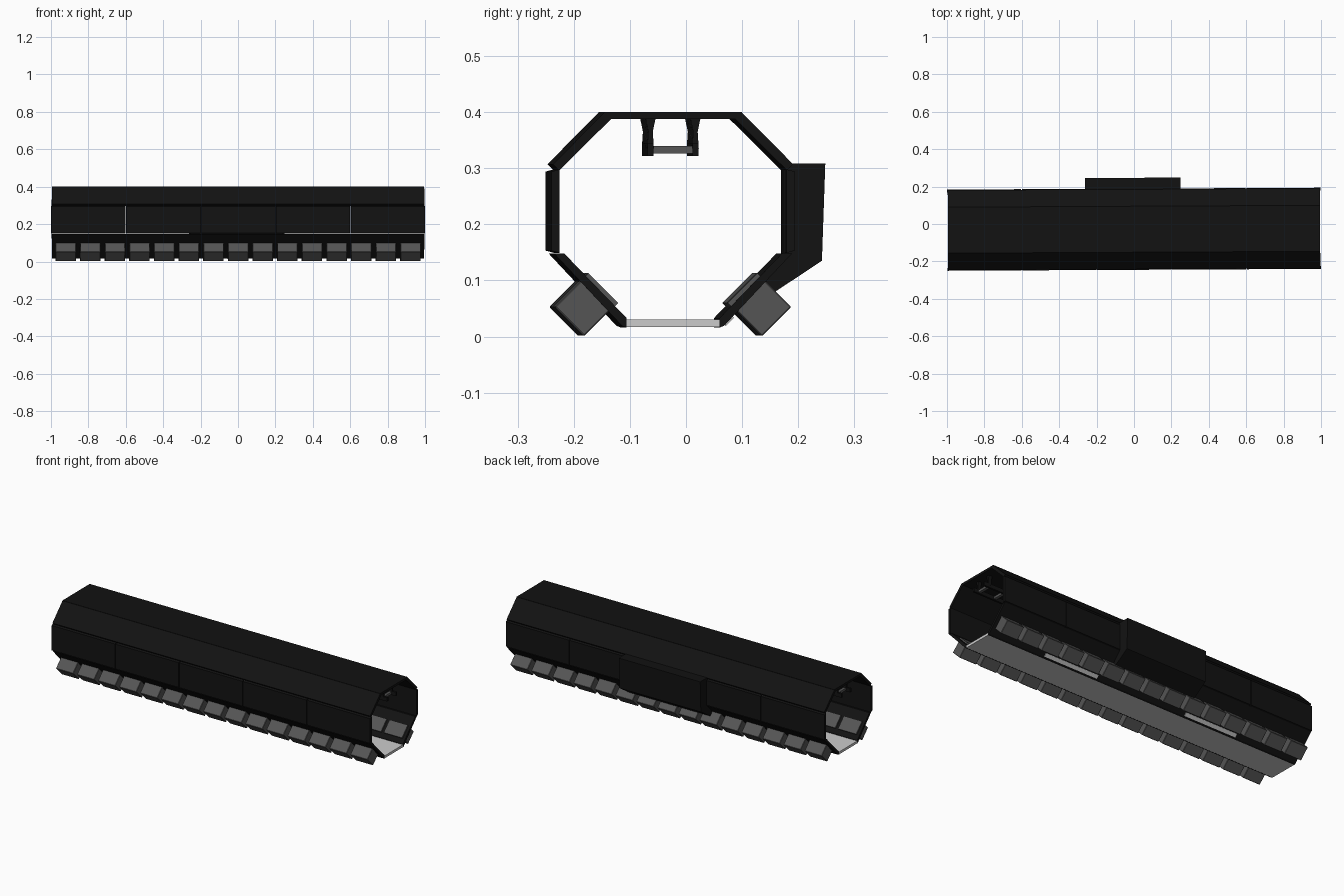
import bpy, bmesh, math
from mathutils import Matrix

if "Cube" in bpy.data.objects:
    bpy.data.objects.remove(bpy.data.objects["Cube"])

C = -0.028                               # centre line of the tube in y
TURN = Matrix.Rotation(0.005, 4, 'Z')    # the whole tube is turned very slightly


def material(name, v):
    m = bpy.data.materials.new(name)
    m.diffuse_color = (v, v, v, 1)
    m.use_nodes = True
    m.node_tree.nodes["Principled BSDF"].inputs["Base Color"].default_value = m.diffuse_color
    return m


BLACK = material("black_shell", 0.006)
DARK = material("dark_grey", 0.09)
LIGHT = material("light_grey", 0.6)


def extrude(bm, profile, x0, x1):
    """Extrude a closed (y, z) profile along x."""
    a = [bm.verts.new((x0, y, z)) for y, z in profile]
    b = [bm.verts.new((x1, y, z)) for y, z in profile]
    n = len(a)
    bm.faces.new(a)
    bm.faces.new(b[::-1])
    for i in range(n):
        bm.faces.new((a[i], b[i], b[(i + 1) % n], a[(i + 1) % n]))


def build(name, pieces, mat, bevel=0):
    """One object from a list of (profile, x0, x1)."""
    bm = bmesh.new()
    for p, x0, x1 in pieces:
        extrude(bm, p, x0, x1)
    bmesh.ops.recalc_face_normals(bm, faces=bm.faces)
    bm.transform(TURN)
    me = bpy.data.meshes.new(name)
    bm.to_mesh(me)
    bm.free()
    me.materials.append(mat)
    ob = bpy.data.objects.new(name, me)
    bpy.context.collection.objects.link(ob)
    if bevel:
        mod = ob.modifiers.new("Bevel", 'BEVEL')
        mod.width = bevel
        mod.segments = 1
    return ob


def rect(y, z, w, h, ang=0):
    c, s = math.cos(ang), math.sin(ang)
    return [(y + u * c - v * s, z + u * s + v * c) for u, v in
            ((-w / 2, -h / 2), (w / 2, -h / 2), (w / 2, h / 2), (-w / 2, h / 2))]


def side(profile, s):
    """Profile given as offset from the centre line, on side s."""
    return [(C + s * y, z) for y, z in profile]


# Roof, sloped panels and floor
build("roof_panel", [(rect(C, 0.394, 0.246, 0.013), -0.995, 0.995)], BLACK)
build("floor_panel", [(rect(C, 0.0235, 0.166, 0.014), -0.995, 0.995)], LIGHT)
upper = [(0.122, 0.4), (0.214, 0.307), (0.203, 0.296), (0.105, 0.393)]
lower = [(0.212, 0.148), (0.194, 0.148), (0.083, 0.033), (0.083, 0.016), (0.091, 0.019)]
wall = [(0.202, 0.149), (0.217, 0.153), (0.217, 0.294), (0.202, 0.298)]
for s, tag in ((-1, "front"), (1, "back")):
    build(tag + "_upper_slope", [(side(upper, s), -0.995, 0.995)], BLACK)
    build(tag + "_lower_slope", [(side(lower, s), -0.995, 0.995)], BLACK)
    # Five wall panels; the back middle one opens into the bay
    build(tag + "_wall_panels",
          [(side(wall, s), -0.998 + 0.4 * i, -0.602 + 0.4 * i)
           for i in range(5) if not (s == 1 and i == 2)], BLACK)
    # Row of fifteen tilted bins with lids inside the tube
    xs = [-0.922 + 0.1317 * i for i in range(15)]
    build(tag + "_bins", [(rect(C + s * 0.159, 0.052, 0.074, 0.072, s * math.pi / 4),
                           x - 0.054, x + 0.054) for x in xs], DARK, 0.002)
    build(tag + "_bin_lids", [(rect(C + s * 0.128, 0.082, 0.075, 0.012, s * math.pi / 4),
                               x - 0.057, x + 0.057) for x in xs], DARK)

# Bay on the back wall: bent outer skin, roof and two end plates
skin = [(0.18, 0.308), (0.247, 0.308), (0.241, 0.135), (0.155, 0.078),
        (0.148, 0.088), (0.229, 0.142), (0.235, 0.297), (0.18, 0.297)]
cap = [(0.172, 0.308), (0.247, 0.308), (0.241, 0.135), (0.155, 0.078), (0.14, 0.095), (0.172, 0.15)]
build("bay_skin", [(skin, -0.25, 0.24)], BLACK)
build("bay_ends", [(cap, -0.26, -0.25), (cap, 0.24, 0.25)], BLACK)
# Wall strips between the bay and the neighbouring panels are closed by the end plates

# Two light strips beside the floor
strip = rect(0.07, 0.032, 0.02, 0.016, math.pi / 4)
build("floor_light_strips", [(strip, -0.6, -0.27), (strip, 0.3, 0.64)], LIGHT)

# Overhead ladder: rails, rungs and flared hangers
build("ladder_rails", [(rect(C + s * 0.04, 0.333, 0.011, 0.022), -0.985, 0.985)
                       for s in (-1, 1)], BLACK)
build("ladder_rungs", [(rect(C, 0.333, 0.07, 0.013), x - 0.008, x + 0.008)
                       for x in [-0.95 + 0.1 * i for i in range(20)]], DARK)
hanger = [(-0.006, 0.335), (0.006, 0.335), (0.004, 0.365), (0.009, 0.389),
          (-0.009, 0.389), (-0.004, 0.365)]
build("ladder_hangers", [([(C + s * 0.04 + y, z) for y, z in hanger], x - 0.01, x + 0.01)
                         for s in (-1, 1) for x in (-0.95, -0.6, -0.2, 0.2, 0.6, 0.95)], BLACK)
